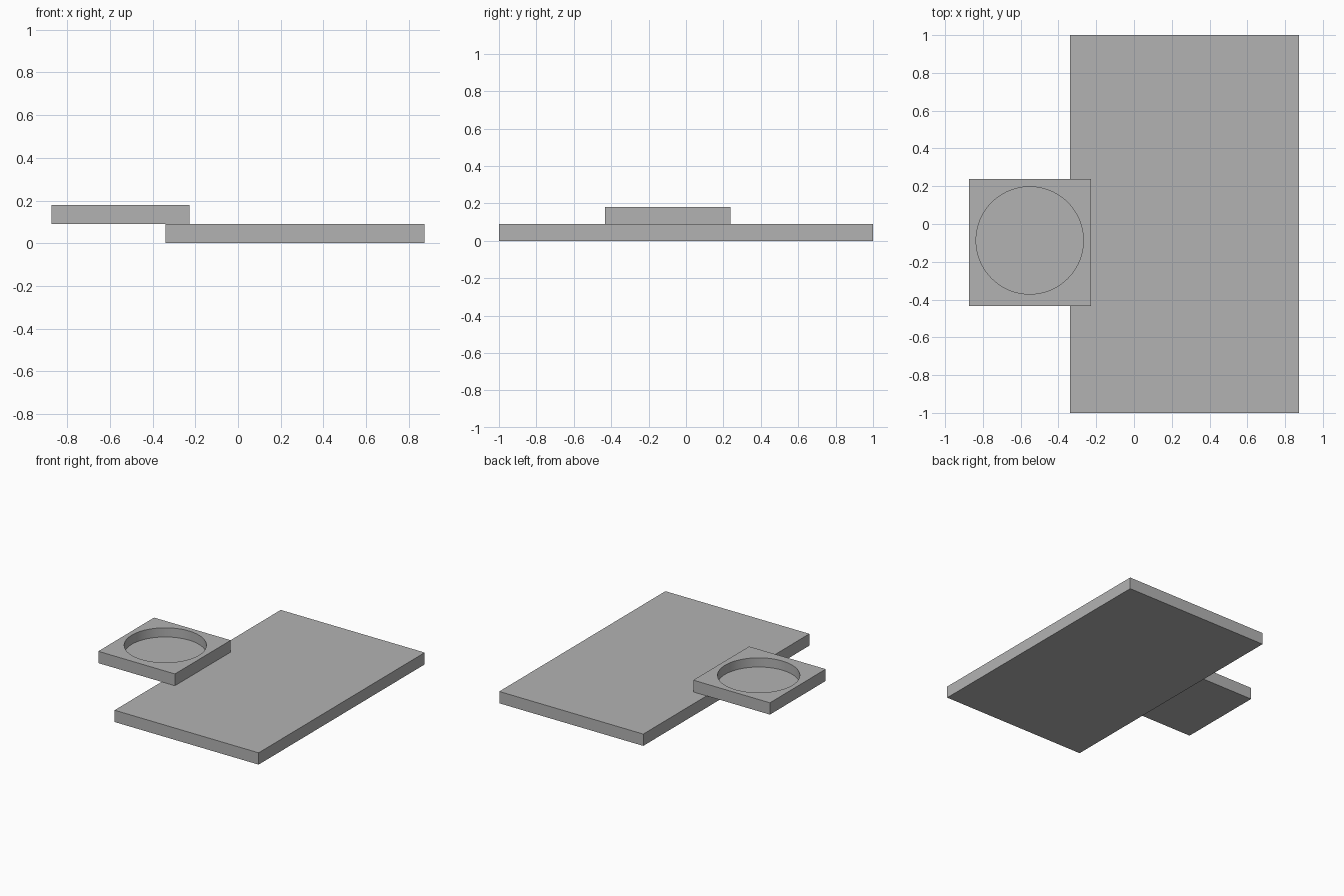
import bpy
import math

if "Cube" in bpy.data.objects:
    bpy.data.objects.remove(bpy.data.objects["Cube"])

grey = bpy.data.materials.new("plain grey")
grey.diffuse_color = (0.45, 0.45, 0.45, 1)
grey.use_nodes = True
grey.node_tree.nodes["Principled BSDF"].inputs["Base Color"].default_value = grey.diffuse_color


def slab(name, low, high):
    """Box between two opposite corners."""
    centre = [(a + b) / 2 for a, b in zip(low, high)]
    bpy.ops.mesh.primitive_cube_add(size=1, location=centre)
    ob = bpy.context.object
    ob.name = name
    ob.scale = [b - a for a, b in zip(low, high)]
    bpy.ops.object.transform_apply(location=False, rotation=False, scale=True)
    ob.data.materials.append(grey)
    return ob


# Large base board
slab("base_board", (-0.34, -1, 0), (0.874, 1, 0.09))

# Small overhanging holder resting on the board's left edge
holder = slab("cup_holder", (-0.874, -0.434, 0.09), (-0.228, 0.238, 0.18))

# Round recess, open at the top with a thin floor left below
floor_z, cut_top = 0.11, 0.25
bpy.ops.mesh.primitive_cylinder_add(
    vertices=96, radius=0.284, depth=cut_top - floor_z,
    location=(-0.552, -0.087, (floor_z + cut_top) / 2))
cutter = bpy.context.object
cutter.name = "recess_cutter"
cutter.data.materials.append(grey)
cutter.hide_render = True

cut = holder.modifiers.new("recess", 'BOOLEAN')
cut.operation = 'DIFFERENCE'
cut.solver = 'EXACT'
cut.object = cutter
bpy.ops.object.select_all(action='DESELECT')
holder.select_set(True)
bpy.context.view_layer.objects.active = holder
bpy.ops.object.modifier_apply(modifier=cut.name)
bpy.data.objects.remove(cutter)

# Smooth recess wall, crisp edges
bpy.ops.object.shade_smooth_by_angle(angle=math.radians(30))
